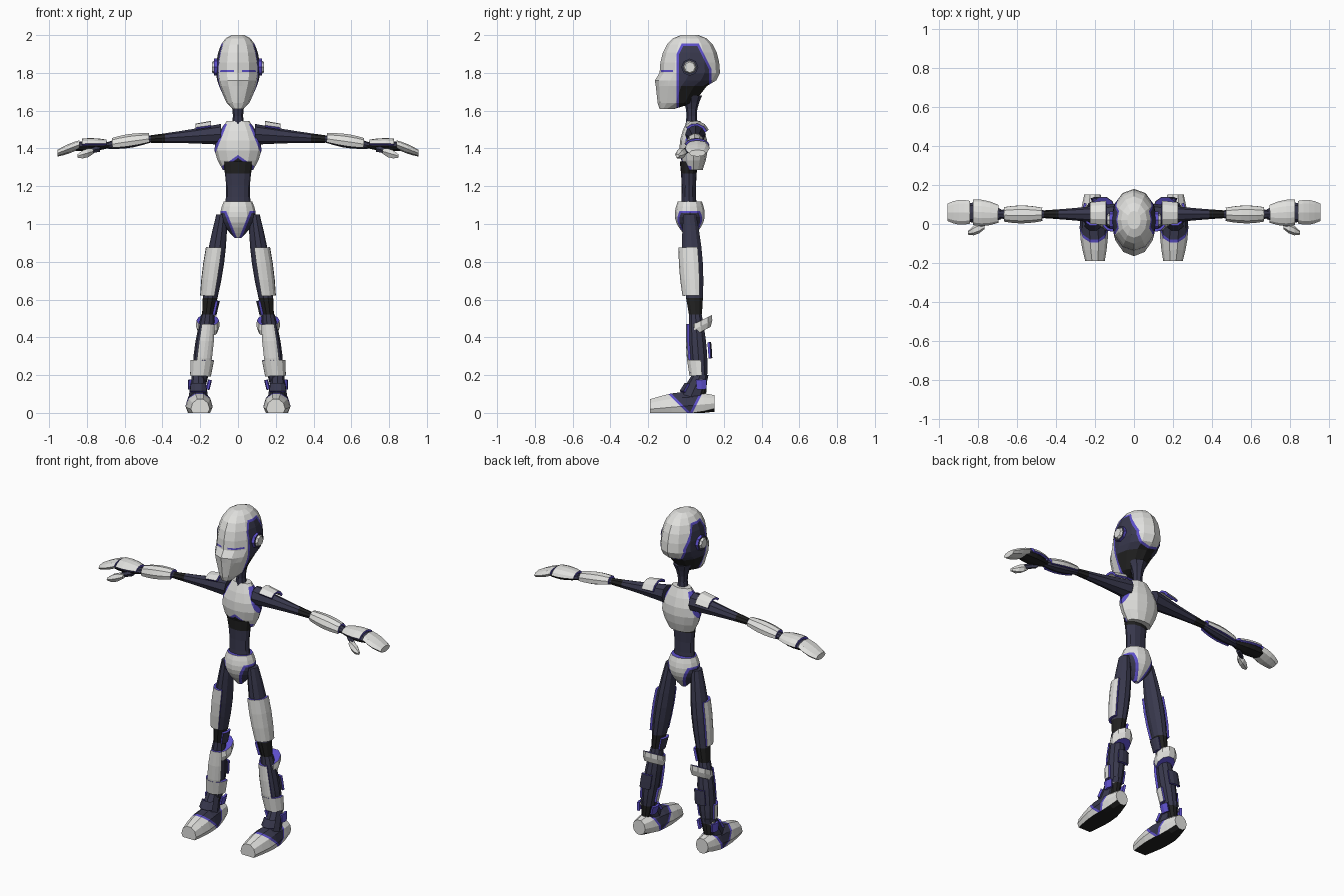
import bpy, bmesh, math
from mathutils import Vector

cube = bpy.data.objects.get("Cube")
if cube:
    bpy.data.objects.remove(cube, do_unlink=True)


def material(name, *colour):
    mat = bpy.data.materials.new(name)
    mat.use_nodes = True
    mat.diffuse_color = (*colour, 1)
    shader = mat.node_tree.nodes["Principled BSDF"]
    shader.inputs["Base Color"].default_value = (*colour, 1)
    shader.inputs["Roughness"].default_value = 0.7
    return mat


WHITE, BLUE, NAVY, BLACK = range(4)
MATERIALS = [material("shell_white", .75, .75, .73), material("trim_blue", .11, .08, .6),
             material("suit_navy", .04, .04, .075), material("joint_black", .015, .015, .015)]
X, Y, Z = Vector((1, 0, 0)), Vector((0, 1, 0)), Vector((0, 0, 1))
SECTION = {"x": (Y, Z), "y": (X, Z), "z": (X, Y)}
SIDES = {"left_": 1, "right_": -1}
PLATE = TRIM = .013


def limb(start, end, first, last, bulge=0, ratio=1):
    """Straight tapering limb with a swelling; returns a sampler giving its rings."""
    start, end = Vector(start), Vector(end)

    def rings(low=0, high=1, grow=0, steps=5):
        result = []
        for i in range(steps + 1):
            t = low + (high - low) * i / steps
            width = first + (last - first) * t + bulge * math.sin(math.pi * t)
            result.append((start.lerp(end, t), width + grow, width * ratio + grow))
        return result
    return rings


def inside(point, planes):
    """Depth of a point within a convex region of (normal, distance) planes."""
    return min((point.dot(normal) - d) / normal.length for normal, d in planes)


def loft(name, rings, axis="z", sides=10, mat=NAVY, arc=None, windows=(), rule=None,
         shear=0, side=1):
    """Skin elliptical rings; an arc makes an open armour plate.
    Windows are convex regions cut into the skin with a blue trim line."""
    bm = bmesh.new()
    u, v = SECTION[axis]
    begin, stop = arc or (0, 360)
    loops = []
    for centre, across, along in rings:
        loop = []
        for i in range(sides + bool(arc)):
            angle = math.radians(begin + (stop - begin) * i / sides)
            offset = u * across * math.cos(angle) + v * along * math.sin(angle)
            point = centre + offset + Z * shear * offset.y
            point.z = max(point.z, 0)
            loop.append(bm.verts.new(point))
        loops.append(loop)
    for k in range(len(rings) - 1):
        lower, upper = loops[k], loops[k + 1]
        middle = rings[k][0].lerp(rings[k + 1][0], .5)
        for i in range(sides):
            j = (i + 1) % len(lower)
            face = bm.faces.new((lower[i], lower[j], upper[j], upper[i]))
            face.normal_update()
            if face.normal.dot(face.calc_center_median() - middle) < 0:
                face.normal_flip()
    if not arc:
        bm.faces.new(loops[0])
        bm.faces.new(loops[-1])
        bmesh.ops.recalc_face_normals(bm, faces=bm.faces)
    for face in bm.faces:
        face.material_index = mat
    # cut each window outline and its trim line, then colour the regions
    for planes, colour in windows:
        for normal, d in planes:
            unit = normal.normalized()
            for margin in (0, TRIM):
                bmesh.ops.bisect_plane(bm, geom=bm.verts[:] + bm.edges[:] + bm.faces[:], dist=1e-5,
                                       plane_co=unit * (d / normal.length + margin), plane_no=unit)
    bm.normal_update()
    for face in bm.faces:
        centre = face.calc_center_median()
        for planes, colour in windows:
            depth = inside(centre, planes)
            if depth > 0:
                face.material_index = colour if depth > TRIM else BLUE
        if rule:
            chosen = rule(centre, face.normal)
            if chosen is not None:
                face.material_index = chosen
    if side < 0:
        for vert in bm.verts:
            vert.co.x *= -1
        bmesh.ops.reverse_faces(bm, faces=bm.faces)
    mesh = bpy.data.meshes.new(name)
    bm.to_mesh(mesh)
    bm.free()
    for m in MATERIALS:
        mesh.materials.append(m)
    obj = bpy.data.objects.new(name, mesh)
    bpy.context.collection.objects.link(obj)
    if arc:
        solid = obj.modifiers.new("thickness", "SOLIDIFY")
        solid.thickness, solid.offset = PLATE, 1
        solid.material_offset_rim = BLUE - mat


# head: jaw rings (height, front, back, half width) under a domed skull
jaw = [(1.61, -.14, -.06, .03), (1.64, -.15, .04, .06), (1.73, -.16, .11, .1), (1.76, -.165, .16, .11)]
head = [(Vector((0, (front + back) / 2, z)), width, (back - front) / 2) for z, front, back, width in jaw]
for i in range(6):
    rise = math.radians(i * 16)
    size = math.cos(rise) ** .7
    head.append((Vector((0, .02, 1.8 + .203 * math.sin(rise))), .118 * size, .16 * size))
ear_window = ([(Y, -.05), (-Y, -.135), (-Z, -1.955), (Y - Z / 2, -1), (-Y - Z / 2, -1.045)], NAVY)
eyes = [([(s * X, .02), (-s * X, -.1), (Z, 1.806), (-Z, -1.816), (-Y, .07)], BLUE) for s in SIDES.values()]
loft("head", head, sides=12, mat=WHITE, windows=[ear_window] + eyes,
     rule=lambda c, n: BLACK if c.y > -.03 and c.z < 1.74 and n.z < -.3 else None)
loft("neck", limb((0, .03, 1.5), (0, .03, 1.68), .04, .055, -.02)(), sides=8)

# torso
arm_holes = [([(s * X + .4 * Z, .67), (Z, 1.37), (-Z, -1.53)], NAVY) for s in SIDES.values()]
belly_notch = ([(.7 * X - Z, -1.365), (-.7 * X - Z, -1.365), (-Y, -.03)], BLACK)
loft("chest", limb((0, .04, 1.285), (0, .04, 1.545), .08, .06, .055, .6)(), sides=12, mat=WHITE,
     windows=arm_holes + [belly_notch])
loft("waist", limb((0, .015, 1.08), (0, .015, 1.33), .07, .08, -.012, .6)(steps=4), sides=12,
     rule=lambda c, n: BLACK if c.z > 1.26 else None)
hip_holes = [([(s * X - .4 * Z, -.365), (-Z, -1.07)], NAVY) for s in SIDES.values()]
loft("pelvis", limb((0, .02, .925), (0, .02, 1.12), .015, .075, .045, .85)(steps=7), sides=12,
     mat=WHITE, windows=hip_holes, rule=lambda c, n: BLUE if n.z > .9 else None)

# joints shared by the limbs
shoulder, elbow, wrist = (.09, .05, 1.475), (.46, .05, 1.45), (.7, .05, 1.415)
hip, knee, ankle = (.085, .02, 1.05), (.16, .05, .52), (.21, .08, .1)

for prefix, side in SIDES.items():
    def part(name, rings, axis="z", **options):
        loft(prefix + name, rings, axis, side=side, **options)

    # ear pad with a round cap
    part("ear_pad", limb((.09, .02, 1.83), (.126, .02, 1.83), .045, .045)(steps=1), "x", sides=8,
         rule=lambda c, n: NAVY if n.x > .9 else BLUE)
    part("ear_cap", limb((.12, .02, 1.83), (.138, .02, 1.83), .038, .028)(steps=1), "x", sides=8, mat=WHITE)

    # arm with armour following its shape
    upper_arm = limb(shoulder, elbow, .055, .02, -.003)
    forearm = limb(elbow, wrist, .02, .018, .015, .9)
    part("upper_arm", upper_arm(), "x", sides=8, rule=lambda c, n: BLACK if c.x > .4 else None)
    part("shoulder_plate", upper_arm(.14, .36, .014, 2), "x", sides=4, mat=WHITE, arc=(20, 140))
    part("forearm", forearm(), "x", sides=8)
    part("forearm_shell", forearm(.05, .85), "x", sides=6, mat=WHITE, arc=(-20, 215))

    # hand
    palm = limb((.68, .05, 1.415), (.86, .06, 1.41), .025, .045, .018, .5)
    fingers = limb((.84, .06, 1.42), (.955, .06, 1.375), .058, .045, .012, .4)
    thumb = limb((.765, -.01, 1.385), (.85, -.045, 1.36), .015, .01, .015)
    part("palm", palm(), "x", sides=8, rule=lambda c, n: BLACK if n.z < -.5 else None)
    part("hand_cuff", palm(.1, .8, .003, 3), "x", sides=6, mat=WHITE, arc=(0, 170))
    part("fingers", fingers(steps=4), "x", sides=8, mat=WHITE,
         rule=lambda c, n: BLUE if n.x < -.8 else None)
    part("thumb_base", limb((.73, .03, 1.4), (.79, -.01, 1.385), .02, .015)(steps=1), "x", sides=6)
    part("thumb", thumb(steps=3), "x", sides=6, mat=WHITE)

    # leg with armour following its shape
    thigh = limb(hip, knee, .03, .03, .018, 1.2)
    shin = limb(knee, ankle, .035, .028, .018)
    band = limb((.16, .08, .43), (.16, .08, .49), .053, .06, .006)
    part("thigh", thigh(steps=6), rule=lambda c, n: BLACK if c.z < .6 else None)
    part("thigh_plate", thigh(.33, .81, .002, 3), sides=6, mat=WHITE, arc=(-115, 30))
    part("knee_guard", thigh(.86, 1, .003, 1), sides=4, arc=(140, 220))
    part("shin", shin(steps=6), rule=lambda c, n: BLACK if c.z < .2 else None)
    part("knee_band", band(steps=2), mat=WHITE, shear=.5,
         rule=lambda c, n: BLUE if abs(n.z) > .8 else None)
    part("shin_plate", shin(.12, .75, 0, 3), sides=5, mat=WHITE, arc=(-145, -60))
    part("ankle_cuff", shin(.57, .77, .002, 1), sides=7, mat=WHITE, arc=(-195, 15))
    part("calf_fin", shin(.35, .55, .012, 2), sides=3, arc=(60, 120))
    part("ankle_guard", shin(.82, .94, .012, 1), sides=2, mat=BLUE, arc=(-25, 35))
    part("inner_ankle_guard", shin(.82, .94, .012, 1), sides=2, mat=BLUE, arc=(145, 205))
    part("ankle_knob", limb((.22, .08, .165), (.245, .08, .165), .024, .016)(steps=1), "x", sides=6, mat=WHITE)

    # foot with instep, toe cap, heel cup and dark sole
    arch = ([(Y + Z, .005), (Z / 2 - Y, -.035)], NAVY)
    foot = limb((.2, -.19, .02), (.213, .15, .05), .05, .042, .026, 1.1)
    instep = limb((.21, .015, .06), (.21, .075, .2), .055, .034, 0, 1.3)
    part("foot", foot(steps=6), "y", mat=WHITE, windows=[arch],
         rule=lambda c, n: BLACK if n.z < -.8 else None)
    part("instep", instep(steps=2), sides=8)
    part("foot_tongue", instep(.35, .65, 0, 1), sides=3, arc=(-140, -40))
